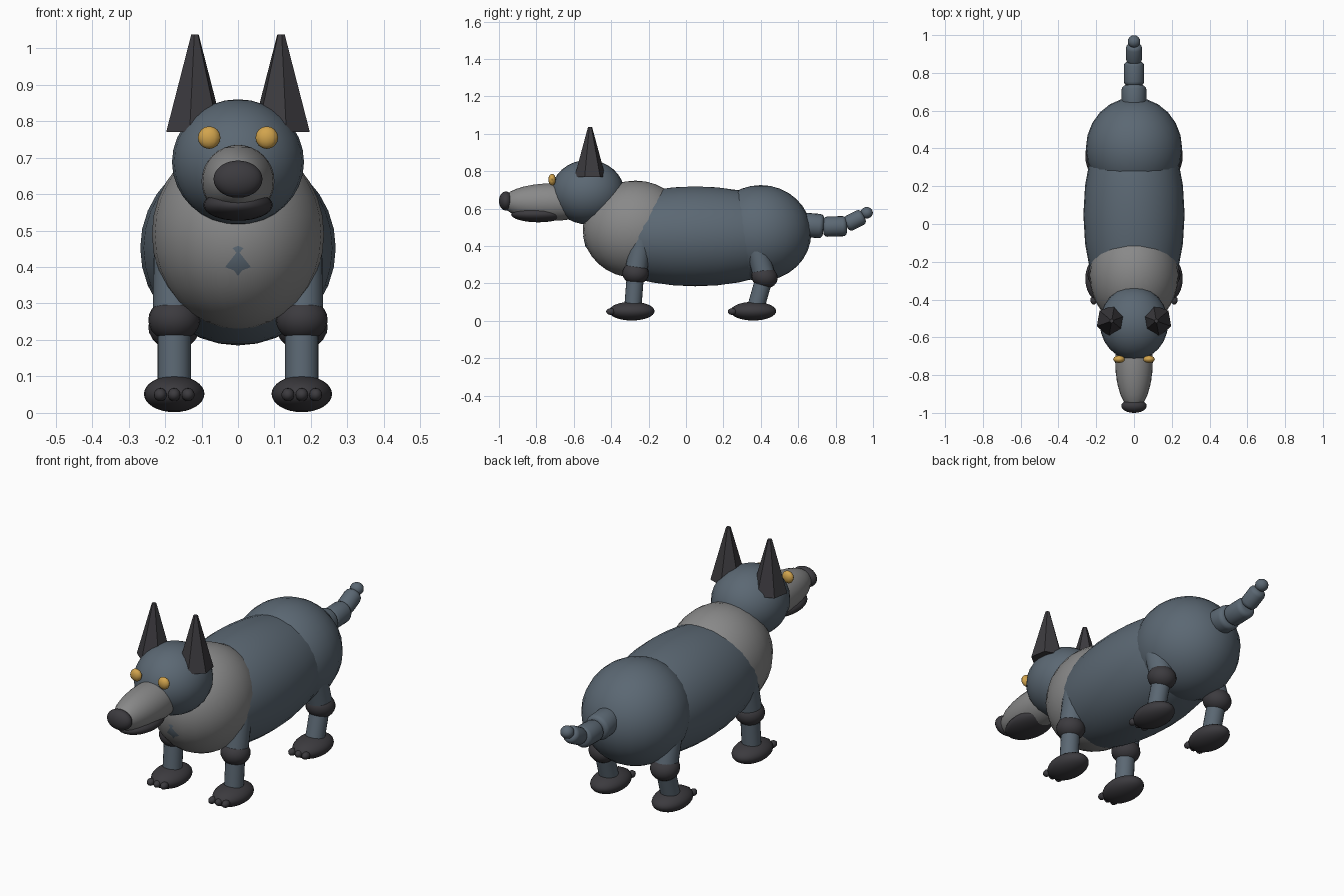
import bpy, math
from mathutils import Vector

if "Cube" in bpy.data.objects:
    bpy.data.objects.remove(bpy.data.objects["Cube"])


def material(name, rgb):
    m = bpy.data.materials.new(name)
    m.diffuse_color = (*rgb, 1)
    m.use_nodes = True
    m.node_tree.nodes["Principled BSDF"].inputs["Base Color"].default_value = m.diffuse_color
    return m


BLUE = material("slate_blue_fur", (0.105, 0.138, 0.172))
GREY = material("grey_fur", (0.25, 0.25, 0.25))
DARK = material("charcoal", (0.045, 0.043, 0.049))
GOLD = material("gold_eye", (0.64, 0.37, 0.075))


def finish(name, mat, angle=40):
    ob = bpy.context.object
    ob.name = name
    ob.data.materials.append(mat)
    bpy.ops.object.transform_apply(location=False, rotation=True, scale=True)
    bpy.ops.object.shade_smooth_by_angle(angle=math.radians(angle))
    return ob


def ball(name, loc, size, mat, seg=24, rings=16, tilt=0):
    bpy.ops.mesh.primitive_uv_sphere_add(segments=seg, ring_count=rings, radius=1,
                                         location=loc, rotation=(tilt, 0, 0))
    bpy.context.object.scale = size
    return finish(name, mat)


def limb(name, a, b, r1, r2, mat, sides=20, bevel=0):
    a, b = Vector(a), Vector(b)
    d = b - a
    bpy.ops.mesh.primitive_cone_add(vertices=sides, radius1=r1, radius2=r2, depth=d.length,
                                    location=(a + b) / 2,
                                    rotation=d.to_track_quat('Z', 'Y').to_euler())
    ob = bpy.context.object
    if bevel:
        mod = ob.modifiers.new("rounding", 'BEVEL')
        mod.width, mod.segments = bevel, 3
        mod.limit_method = 'ANGLE'
        bpy.ops.object.modifier_apply(modifier=mod.name)
    return finish(name, mat)


# Torso
ball("belly", (0, 0.05, 0.452), (0.268, 0.60, 0.267), BLUE)
ball("chest", (0, -0.27, 0.49), (0.236, 0.282, 0.26), GREY)
ball("hips", (0, 0.40, 0.47), (0.255, 0.27, 0.256), BLUE)

# Head
ball("head", (0, -0.525, 0.688), (0.181, 0.195, 0.172), BLUE)
ball("snout", (0, -0.72, 0.635), (0.10, 0.265, 0.10), GREY)
ball("lower_jaw", (0, -0.79, 0.57), (0.095, 0.145, 0.043), DARK)
ball("nose", (0, -0.963, 0.641), (0.067, 0.037, 0.051), DARK)

for side, s in (("left", -1), ("right", 1)):
    ball(f"{side}_eye", (s * 0.079, -0.716, 0.755), (0.031, 0.02, 0.031), GOLD, 12, 8)

    # Six-sided pointed ear
    bpy.ops.mesh.primitive_cone_add(vertices=6, radius1=0.084, radius2=0.011, depth=0.267,
                                    location=(s * 0.118, -0.513, 0.9035),
                                    rotation=(0, 0, s * math.radians(10)))
    finish(f"{side}_ear", DARK, 20)

    # Legs: shoulder, knee, ankle and paw positions as (y, z)
    for end, hip, knee, ankle, paw_y in (
            ("front", (-0.225, 0.49), (-0.27, 0.255), (-0.285, 0.06), -0.29),
            ("hind", (0.355, 0.47), (0.42, 0.235), (0.37, 0.06), 0.36)):
        x = s * 0.175
        lean = math.atan2(ankle[0] - knee[0], knee[1] - ankle[1])
        limb(f"{end}_{side}_upper_leg", (x, *knee), (x, *hip), 0.059, 0.057, BLUE)
        ball(f"{end}_{side}_knee", (x, *knee), (0.071, 0.071, 0.06), DARK, 20, 12, lean)
        limb(f"{end}_{side}_lower_leg", (x, *ankle), (x, *knee), 0.046, 0.046, BLUE)
        ball(f"{end}_{side}_paw", (x, paw_y, 0.052), (0.083, 0.122, 0.05), DARK)
        for i in (-1, 0, 1):
            ball(f"{end}_{side}_toe_{i + 2}", (x + i * 0.038, paw_y - 0.113, 0.05),
                 (0.018, 0.024, 0.018), DARK, 12, 8)

# Segmented tail
for i, (a, b, r) in enumerate((((0.62, 0.515), (0.735, 0.505), 0.065),
                               ((0.733, 0.503), (0.86, 0.507), 0.054),
                               ((0.855, 0.513), (0.95, 0.562), 0.043))):
    limb(f"tail_segment_{i + 1}", (0, *a), (0, *b), r, r, BLUE, 20, 0.022)
ball("tail_tip", (0, 0.966, 0.578), (0.033, 0.033, 0.031), BLUE, 16, 10)
